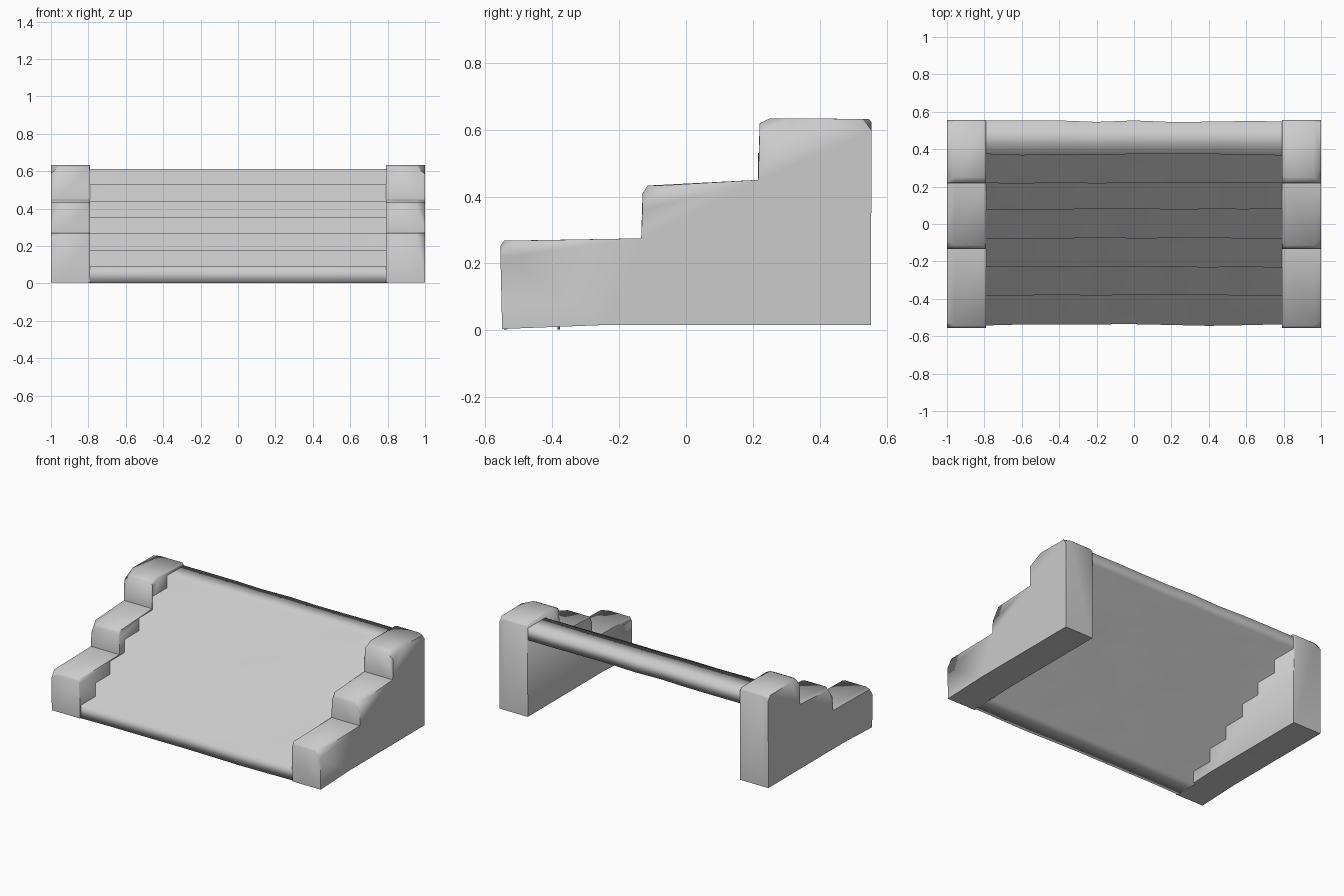
import bpy, bmesh, math, random

if "Cube" in bpy.data.objects:
    bpy.data.objects.remove(bpy.data.objects["Cube"])

random.seed(4)


def finish(name, bm, angle):
    bmesh.ops.recalc_face_normals(bm, faces=bm.faces)
    me = bpy.data.meshes.new(name)
    bm.to_mesh(me)
    bm.free()
    ob = bpy.data.objects.new(name, me)
    bpy.context.collection.objects.link(ob)
    bpy.ops.object.select_all(action='DESELECT')
    bpy.context.view_layer.objects.active = ob
    ob.select_set(True)
    if angle is None:
        bpy.ops.object.shade_smooth()
    else:
        bpy.ops.object.shade_smooth_by_angle(angle=math.radians(angle))
    return ob


# Stepped wall outline: c scales the worn chamfer on each block's front edge
def wall_profile(c):
    pts = [(-0.55, 0.004)]
    blocks = ((-0.555, None, 0.268, 0.035, 0.05),
              (-0.13, 0.275, 0.433, 0.05, 0.075),
              (0.22, 0.45, 0.634, 0.10, 0.05))
    for y, z0, z1, dy, dz in blocks:
        if z0:
            pts.append((y - 0.004, z0))
        pts += [(y, z1 - dz * c), (y + dy * c, z1)]
    pts += [(0.555 - 0.025 * c, 0.632), (0.555, 0.632 - 0.035 * c),
            (0.553, 0.016), (-0.24, 0.016)]
    return pts


# Side walls, lofted across their thickness
def side_wall(name, side, wear):
    bm = bmesh.new()
    stations = [(1.0, wear), (0.96, 0.3), (0.80, 0.3), (0.79, 0.6)]
    rings = [[bm.verts.new((side * x, y, z)) for y, z in wall_profile(c)]
             for x, c in stations]
    n = len(rings[0])
    for a, b in zip(rings, rings[1:]):
        for i in range(n):
            j = (i + 1) % n
            bm.faces.new((a[i], a[j], b[j], b[i]))
    bm.faces.new(rings[0])
    bm.faces.new(rings[-1])
    finish(name, bm, 65)


side_wall("right_wall", 1, 1.0)
side_wall("left_wall", -1, 0.9)

# Flight of seven block steps: stepped top, stepped underside one riser lower
risers = [-0.54, -0.38, -0.23, -0.075, 0.08, 0.22, 0.37, 0.55]
tops = [0.003, 0.09, 0.18, 0.267, 0.355, 0.44, 0.53, 0.612]
profile = []
for k in range(7):
    profile += [(k, tops[k]), (k, tops[k + 1])]
profile.append((7, tops[7]))
for k in range(6, -1, -1):
    profile.append((k + 1, tops[k]))
    if k:
        profile.append((k, tops[k]))

bm = bmesh.new()
cols = []
for s in range(9):
    x = -0.8 + 0.2 * s
    wobble = [random.uniform(-0.005, 0.005) for _ in risers]
    cols.append([bm.verts.new((x, risers[k] + wobble[k], z)) for k, z in profile])
n = len(profile)
for a, b in zip(cols, cols[1:]):
    for i in range(n):
        j = (i + 1) % n
        bm.faces.new((a[i], b[i], b[j], a[j]))
finish("steps", bm, None)
